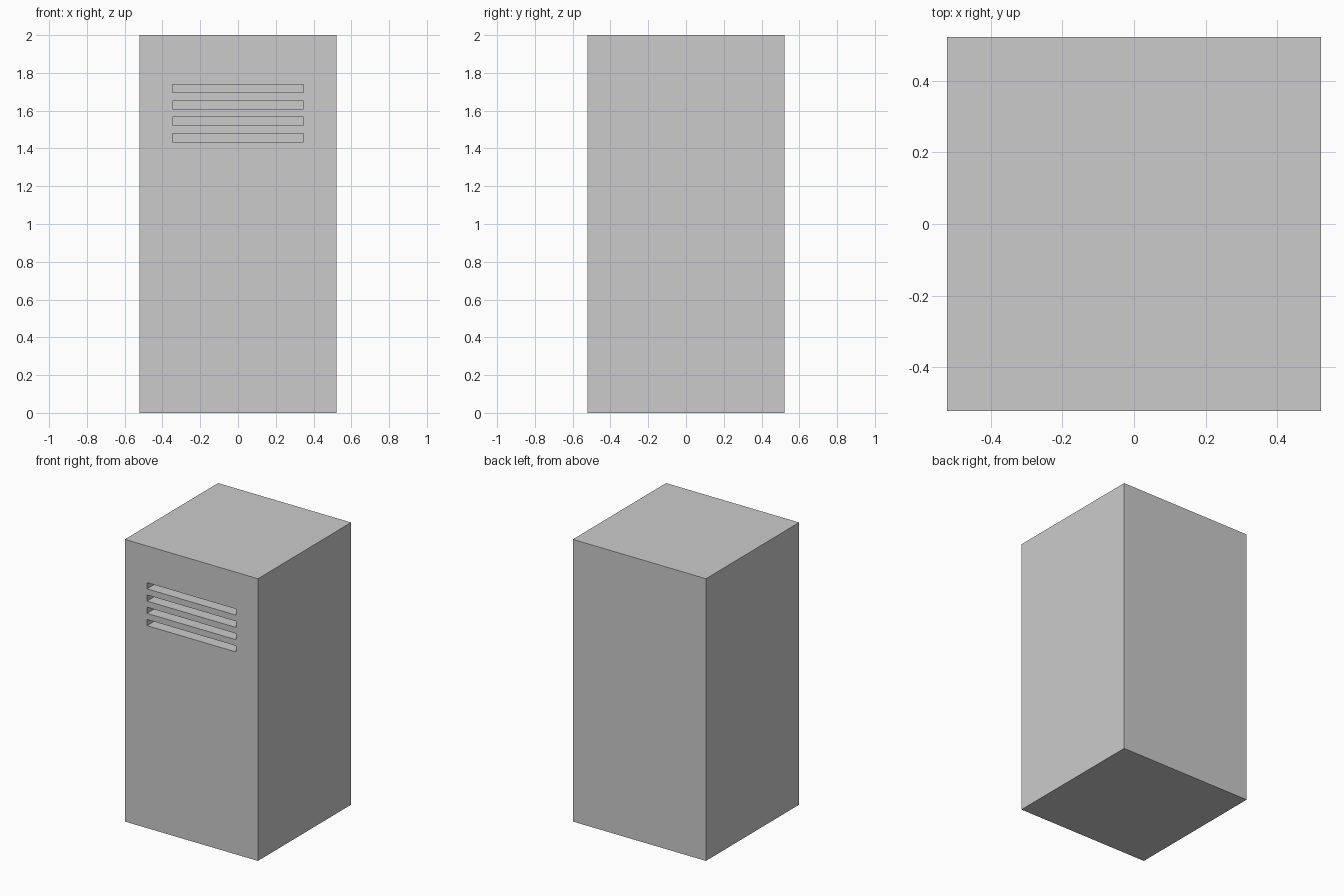
import bpy

if "Cube" in bpy.data.objects:
    bpy.data.objects.remove(bpy.data.objects["Cube"])

U = 1 / 23                      # the design's grid unit
WIDTH, HEIGHT = 24 * U, 46 * U
SLOT_W, SLOT_H, SLOT_DEPTH = 16 * U, U, 2 * U


def box(name, size, centre):
    bpy.ops.mesh.primitive_cube_add(size=1, location=centre)
    obj = bpy.context.object
    obj.name = name
    obj.scale = size
    bpy.ops.object.transform_apply(location=False, rotation=False, scale=True)
    return obj


# Cabinet body
body = box("cabinet_body", (WIDTH, WIDTH, HEIGHT), (0, 0, HEIGHT / 2))

# Four vent slots, repeated upwards and cut into the front face
cutter = box("vent_slot_cutter", (SLOT_W, SLOT_DEPTH * 2, SLOT_H),
             (0, -WIDTH / 2, 33.5 * U))
array = cutter.modifiers.new("slots", 'ARRAY')
array.count = 4
array.use_relative_offset = False
array.use_constant_offset = True
array.constant_offset_displace = (0, 0, 2 * U)
cutter.hide_render = True
cutter.display_type = 'WIRE'

cut = body.modifiers.new("vent_slots", 'BOOLEAN')
cut.operation = 'DIFFERENCE'
cut.solver = 'EXACT'
cut.object = cutter

# Bake the cut and remove the helper
bpy.context.view_layer.objects.active = body
bpy.ops.object.modifier_apply(modifier=cut.name)
bpy.data.objects.remove(cutter, do_unlink=True)
